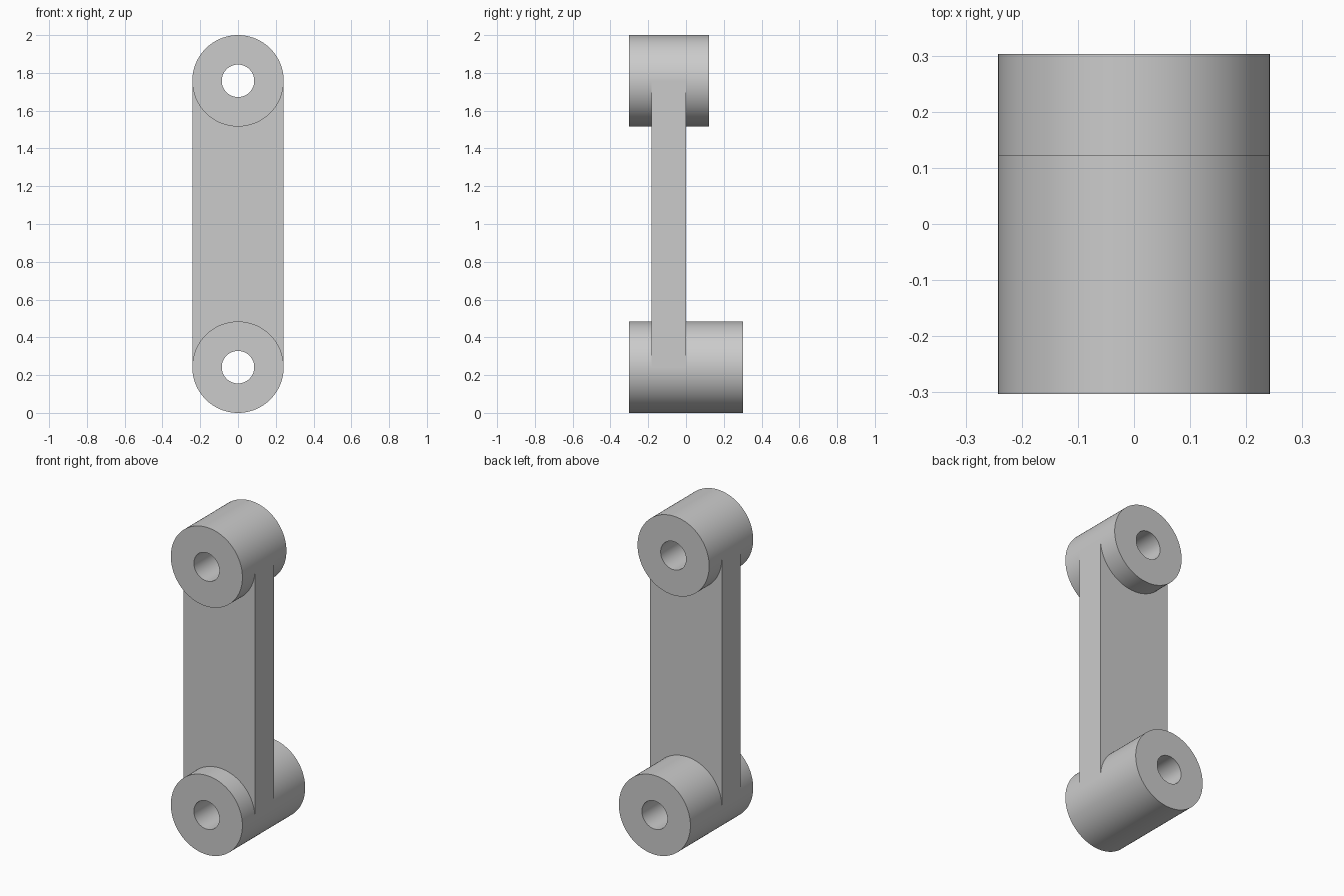
import bpy
import bmesh
from math import cos, sin, pi, radians

if "Cube" in bpy.data.objects:
    bpy.data.objects.remove(bpy.data.objects["Cube"], do_unlink=True)

SEGMENTS = 96
OUTER, BORE = 0.242, 0.086
LOW_Z, HIGH_Z = OUTER, 2 - OUTER
FRONT = -0.303

grey = bpy.data.materials.new("plain grey")
grey.use_nodes = True
colour = (0.6, 0.6, 0.6, 1)
grey.diffuse_color = colour
grey.node_tree.nodes["Principled BSDF"].inputs["Base Color"].default_value = colour


def finish(name, bm):
    bmesh.ops.recalc_face_normals(bm, faces=bm.faces)
    mesh = bpy.data.meshes.new(name)
    bm.to_mesh(mesh)
    bm.free()
    mesh.materials.append(grey)
    obj = bpy.data.objects.new(name, mesh)
    bpy.context.collection.objects.link(obj)
    bpy.ops.object.select_all(action="DESELECT")
    obj.select_set(True)
    bpy.context.view_layer.objects.active = obj
    bpy.ops.object.shade_smooth_by_angle(angle=radians(30))


def arc(radius, z, start, end, steps):
    angles = [start + (end - start) * i / steps for i in range(steps + 1)]
    return [(radius * cos(a), z + radius * sin(a)) for a in angles]


def boss(name, z, back):
    """Cylinder along y with a through bore."""
    bm = bmesh.new()
    loops = []
    for radius, y in ((OUTER, FRONT), (OUTER, back), (BORE, back), (BORE, FRONT)):
        ring = arc(radius, z, 0, 2 * pi, SEGMENTS)[:-1]
        loops.append([bm.verts.new((x, y, h)) for x, h in ring])
    for k, loop in enumerate(loops):
        other = loops[(k + 1) % 4]
        for i in range(SEGMENTS):
            j = (i + 1) % SEGMENTS
            bm.faces.new((loop[i], loop[j], other[j], other[i]))
    finish(name, bm)


def web(name, front, back):
    """Flat plate whose concave ends seat against both bosses."""
    half = SEGMENTS // 2
    lower = arc(OUTER, LOW_Z, 0, pi, half)
    upper = arc(OUTER, HIGH_Z, pi, 2 * pi, half)
    bm = bmesh.new()
    a, b = [[bm.verts.new((x, y, z)) for x, z in lower + upper] for y in (front, back)]
    n = len(a)
    for i in range(n):
        j = (i + 1) % n
        bm.faces.new((a[i], a[j], b[j], b[i]))
    # Broad sides as strips between the two facing arcs
    for side in (a, b):
        for i in range(half):
            bm.faces.new((side[i], side[i + 1], side[n - 2 - i], side[n - 1 - i]))
    finish(name, bm)


boss("lower_boss", LOW_Z, 0.303)
boss("upper_boss", HIGH_Z, 0.122)
web("connecting_web", -0.182, 0)
